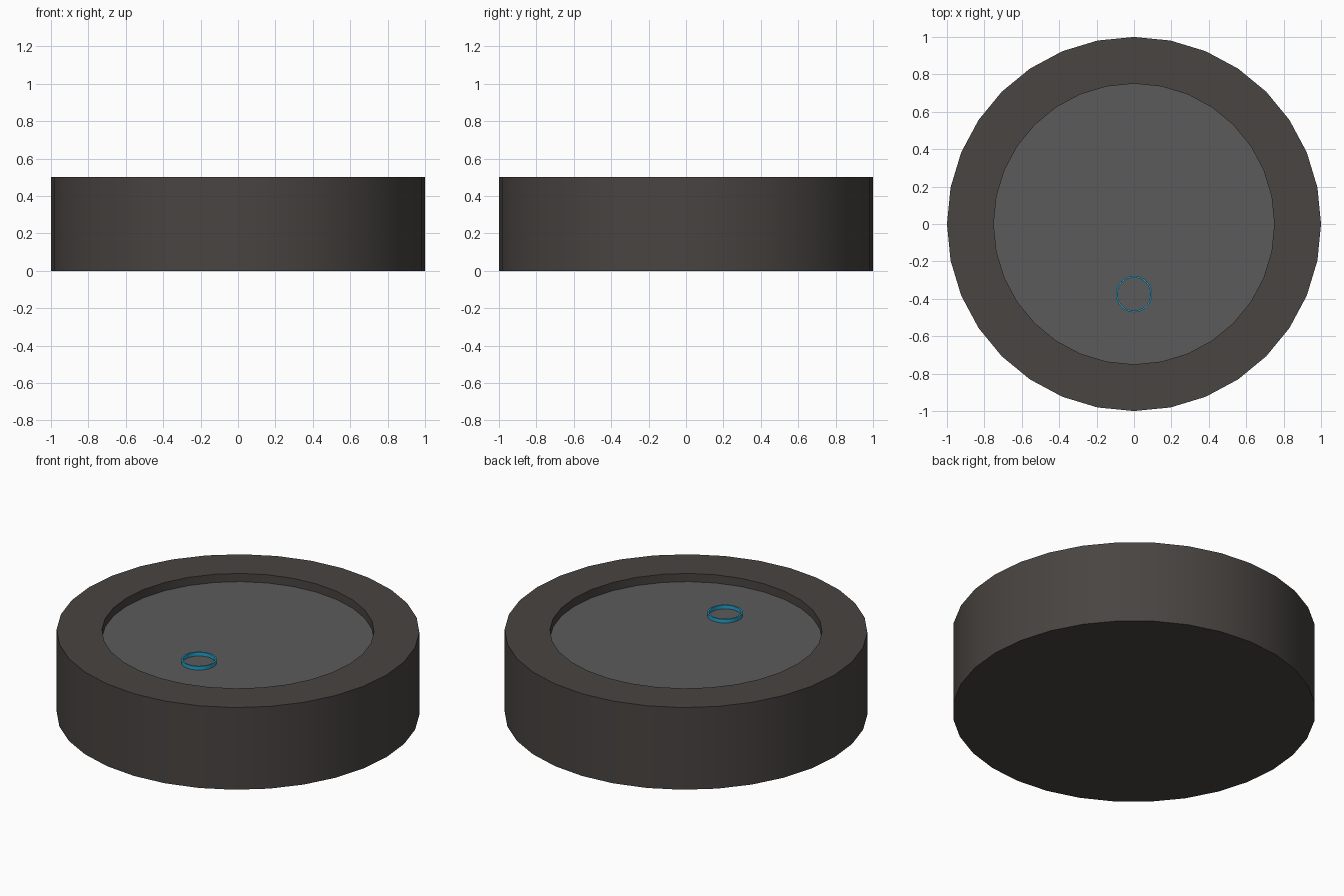
import bpy, bmesh
from math import cos, sin, tau

if "Cube" in bpy.data.objects:
    bpy.data.objects.remove(bpy.data.objects["Cube"])


def material(name, rgb):
    m = bpy.data.materials.new(name)
    m.diffuse_color = (*rgb, 1)
    m.use_nodes = True
    m.node_tree.nodes["Principled BSDF"].inputs["Base Color"].default_value = m.diffuse_color
    return m


def lathe(name, profile, sides, mat, loc=(0, 0, 0), closed=False):
    """Spin (radius, z) points about z; radius 0 becomes a single pole."""
    bm = bmesh.new()
    rings = []
    for r, z in profile:
        n = sides if r > 0 else 1
        rings.append([bm.verts.new((r * cos(tau * i / sides), r * sin(tau * i / sides), z))
                      for i in range(n)])
    pairs = list(zip(rings, rings[1:])) + ([(rings[-1], rings[0])] if closed else [])
    for a, b in pairs:
        for i in range(sides):
            j = (i + 1) % sides
            quad = [a[i % len(a)], a[j % len(a)], b[j % len(b)], b[i % len(b)]]
            bm.faces.new(list(dict.fromkeys(quad)))
    bmesh.ops.recalc_face_normals(bm, faces=bm.faces)
    mesh = bpy.data.meshes.new(name)
    bm.to_mesh(mesh)
    bm.free()
    mesh.materials.append(mat)
    obj = bpy.data.objects.new(name, mesh)
    obj.location = loc
    bpy.context.collection.objects.link(obj)
    bpy.ops.object.select_all(action='DESELECT')
    obj.select_set(True)
    bpy.context.view_layer.objects.active = obj
    bpy.ops.object.shade_smooth_by_angle()
    return obj


dark = material("dark_casing", (0.065, 0.058, 0.053))
grey = material("grey_plate", (0.105, 0.105, 0.105))
blue = material("blue_light", (0.02, 0.36, 0.61))

FLOOR = 0.45
# Puck casing with raised rim around a shallow recess
casing = lathe("casing", [(0, 0), (1, 0), (1, 0.5), (0.75, 0.5), (0.75, FLOOR)], 32, dark)
# Plate lining the recess
plate = lathe("recess_plate", [(0.75, FLOOR), (0, FLOOR)], 32, grey)
# recess plate faces upward
if plate.data.polygons[0].normal.z < 0:
    plate.data.flip_normals()
# Thin indicator ring standing on the plate
lathe("indicator_ring", [(0.097, FLOOR), (0.097, FLOOR + 0.022), (0.088, FLOOR + 0.022),
                         (0.088, FLOOR)], 32, blue, (0, -0.375, 0), closed=True)
